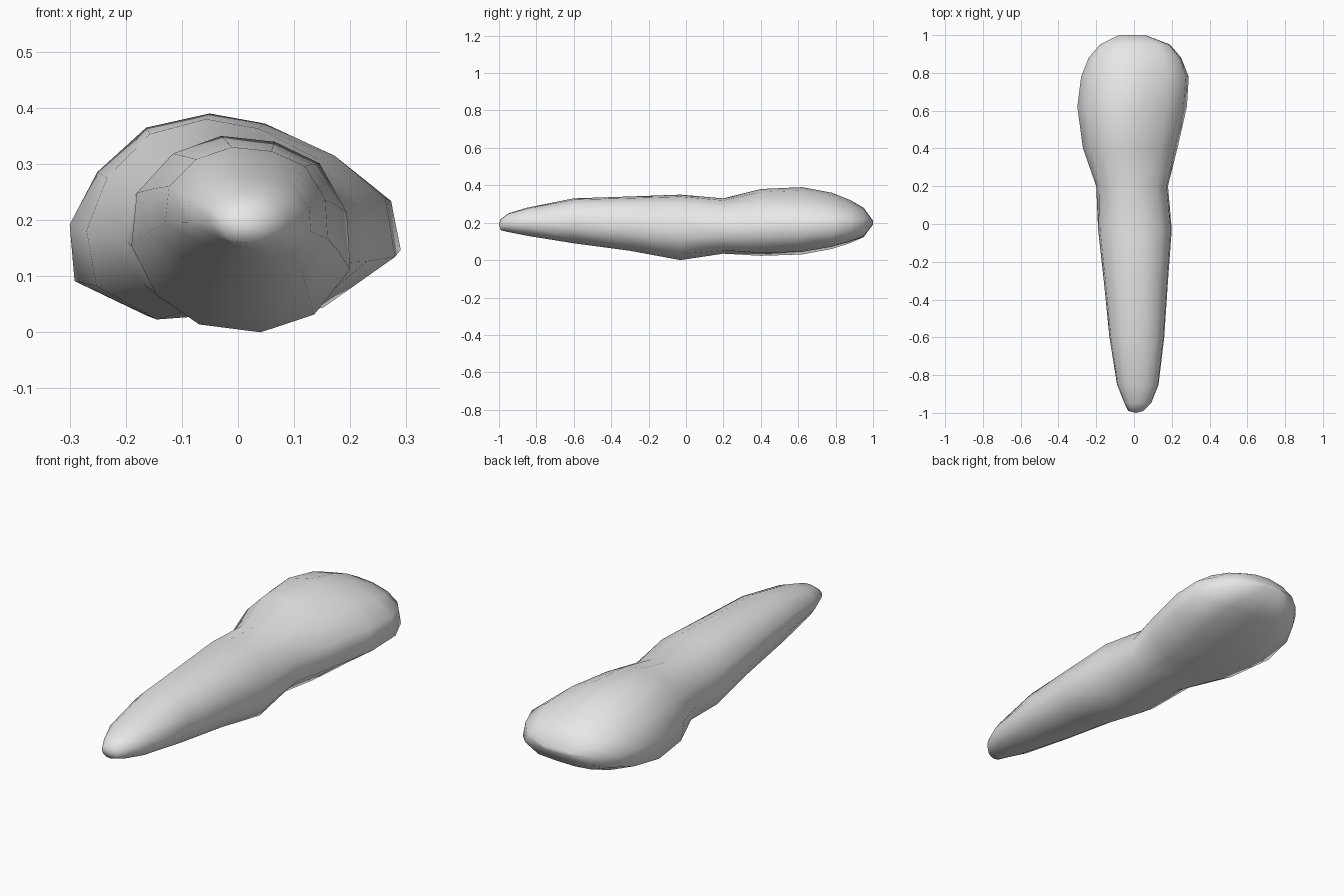
import bpy
import bmesh

# Remove the default cube
default_cube = bpy.data.objects.get("Cube")
if default_cube:
    bpy.data.objects.remove(default_cube, do_unlink=True)


def make_material(name, colour):
    material = bpy.data.materials.new(name)
    material.use_nodes = True
    material.diffuse_color = colour
    shader = next(node for node in material.node_tree.nodes
                  if node.type == "BSDF_PRINCIPLED")
    shader.inputs["Base Color"].default_value = colour
    return material


# Unit cross-sections (across, up): a rounded root and a flat-bottomed crown
root_section = [(-.18, 1), (.31, .97), (.72, .86), (.97, .61), (1, .32), (.67, .09),
                (.18, 0), (-.38, .04), (-.77, .19), (-1, .44), (-.95, .71), (-.62, .91)]
crown_section = [(-.14, 1), (.2, .95), (.63, .79), (.94, .58), (1, .29), (.56, .04),
                 (0, .05), (-.53, 0), (-.97, .17), (-1, .45), (-.83, .71), (-.53, .93)]

# Stations along the length: y, left edge, right edge, bottom, top, crown blend
stations = [
    (-.99, -.03, .05, .16, .22, 0),
    (-.95, -.05, .09, .15, .25, 0),
    (-.85, -.09, .13, .13, .28, 0),
    (-.6, -.13, .16, .09, .33, 0),
    (-.3, -.16, .18, .05, .34, 0),
    (-.03, -.19, .2, 0, .35, 0),
    (.2, -.2, .18, .03, .33, .3),
    (.4, -.27, .23, .02, .38, .8),
    (.62, -.3, .28, .03, .39, 1),
    (.78, -.28, .29, .06, .36, 1),
    (.88, -.24, .25, .09, .32, .8),
    (.95, -.18, .19, .12, .28, .5),
    (1, -.08, .06, .19, .21, 0),
]


def add_ring(bm, y, left, right, bottom, top, blend):
    """Add one cross-section, blended between the root and crown shapes."""
    ring = []
    for root, crown in zip(root_section, crown_section):
        across = root[0] + (crown[0] - root[0]) * blend
        up = root[1] + (crown[1] - root[1]) * blend
        x = (left + right) / 2 + across * (right - left) / 2
        ring.append(bm.verts.new((x, y, bottom + up * (top - bottom))))
    return ring


def bridge(bm, first, second):
    count = len(first)
    for i in range(count):
        j = (i + 1) % count
        bm.faces.new((first[i], first[j], second[j], second[i]))


# Tapered root flowing into a broad crown, lofted as a single skin
bm = bmesh.new()
rings = [add_ring(bm, *station) for station in stations]
for first, second in zip(rings, rings[1:]):
    bridge(bm, first, second)

# Close the root with a small point and the crown with a narrow edge
tip = bm.verts.new((.01, -1, .19))
for i, vert in enumerate(rings[0]):
    bm.faces.new((vert, tip, rings[0][(i + 1) % len(rings[0])]))
bm.faces.new(rings[-1])
bmesh.ops.recalc_face_normals(bm, faces=bm.faces[:])
for face in bm.faces:
    face.smooth = True

mesh = bpy.data.meshes.new("tooth")
bm.to_mesh(mesh)
bm.free()
mesh.materials.append(make_material("light grey", (.8, .8, .8, 1)))
tooth = bpy.data.objects.new("tooth", mesh)
bpy.context.scene.collection.objects.link(tooth)
